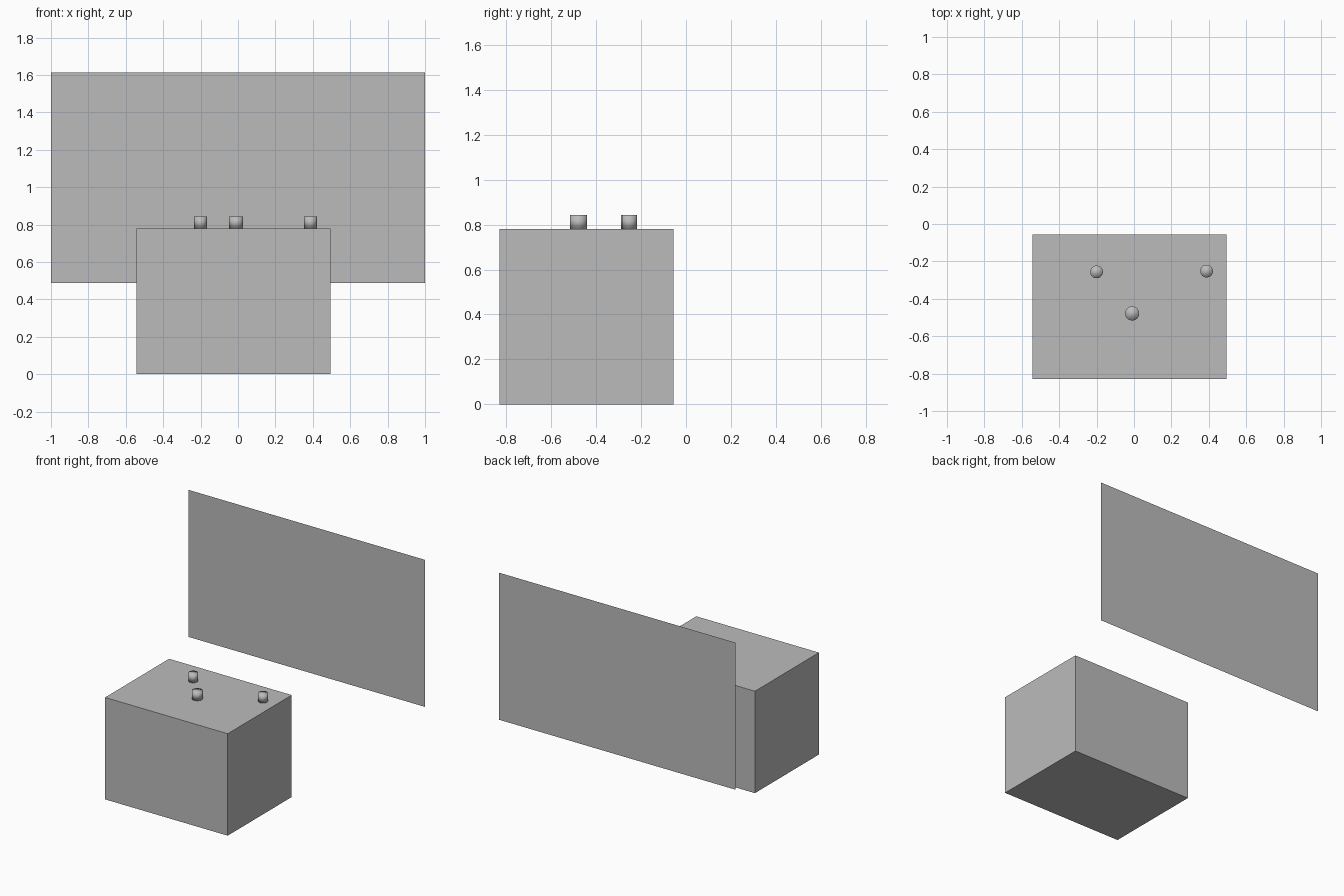
import bpy

if "Cube" in bpy.data.objects:
    bpy.data.objects.remove(bpy.data.objects["Cube"])

grey = bpy.data.materials.new("neutral grey")
grey.diffuse_color = (0.5, 0.5, 0.5, 1)
grey.use_nodes = True
grey.node_tree.nodes["Principled BSDF"].inputs["Base Color"].default_value = grey.diffuse_color

BOX_TOP = 0.78


def add_mesh(name, verts, faces):
    mesh = bpy.data.meshes.new(name)
    mesh.from_pydata(verts, [], faces)
    mesh.materials.append(grey)
    obj = bpy.data.objects.new(name, mesh)
    bpy.context.collection.objects.link(obj)
    return obj


# Thin upright panel behind the box, a single face towards the front
add_mesh("back_panel",
         [(-1, 0.83, 0.487), (1, 0.83, 0.487), (1, 0.83, 1.612), (-1, 0.83, 1.612)],
         [(0, 1, 2, 3)])

# Solid box standing on the ground
x0, x1, y0, y1 = -0.544, 0.494, -0.83, -0.056
bpy.ops.mesh.primitive_cube_add(
    size=1, location=((x0 + x1) / 2, (y0 + y1) / 2, BOX_TOP / 2))
box = bpy.context.object
box.name = "box"
box.scale = (x1 - x0, y1 - y0, BOX_TOP)
box.data.materials.append(grey)

# Small round pegs on the box top, smooth shaded all over
for name, x, y, radius in [("left_peg", -0.2, -0.256, 0.034),
                           ("right_peg", 0.388, -0.252, 0.034),
                           ("front_peg", -0.01, -0.478, 0.038)]:
    height = 0.062
    bpy.ops.mesh.primitive_cylinder_add(
        vertices=32, radius=radius, depth=height,
        location=(x, y, BOX_TOP + height / 2))
    peg = bpy.context.object
    peg.name = name
    peg.data.materials.append(grey)
    bpy.ops.object.shade_smooth()
